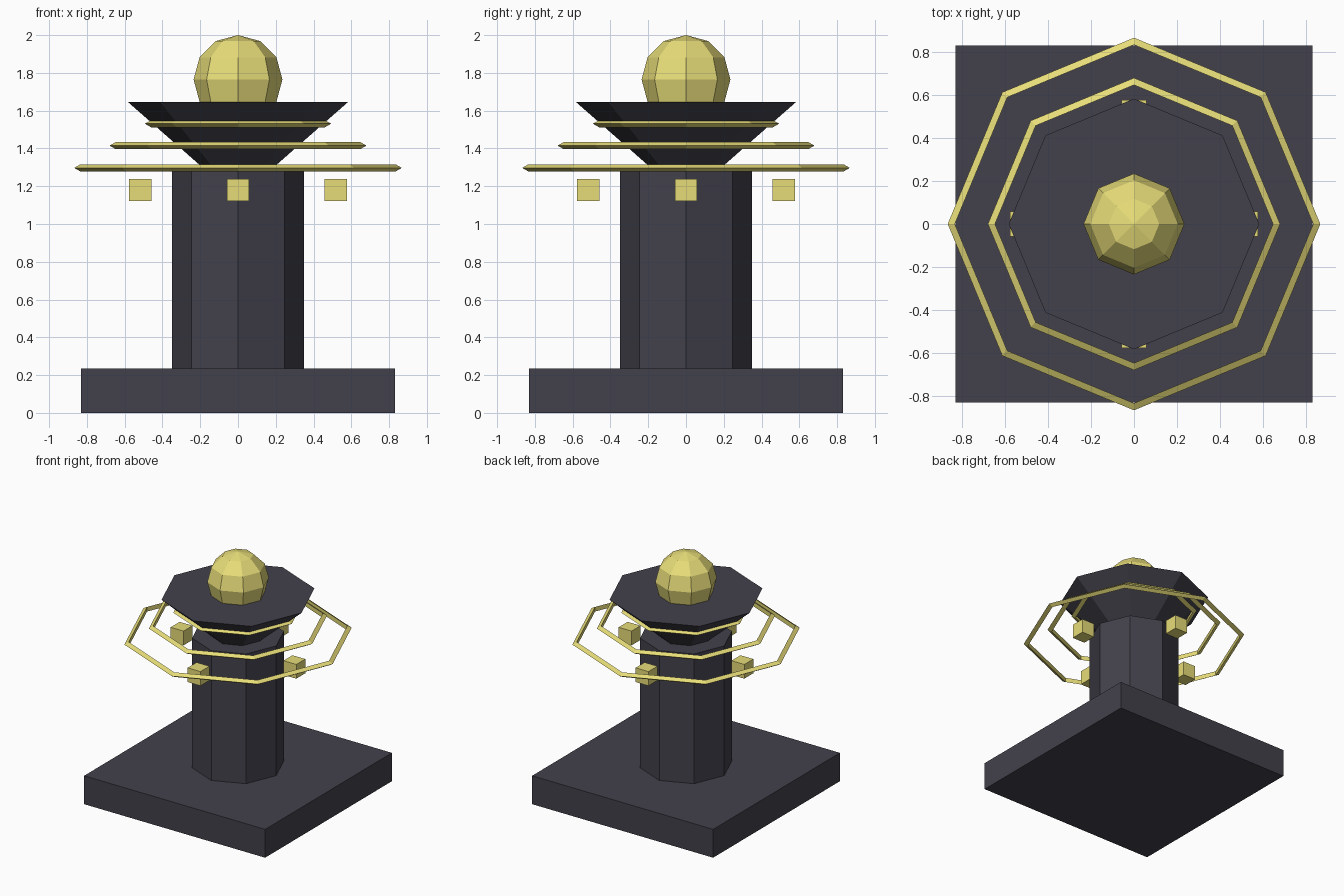
import bpy
import math

if "Cube" in bpy.data.objects:
    bpy.data.objects.remove(bpy.data.objects["Cube"])


def material(name, color):
    m = bpy.data.materials.new(name)
    m.diffuse_color = color
    m.use_nodes = True
    m.node_tree.nodes["Principled BSDF"].inputs["Base Color"].default_value = m.diffuse_color
    return m


dark = material("dark_stone", (0.055, 0.052, 0.07, 1))
gold = material("pale_gold", (0.80, 0.72, 0.19, 1))


def finish(name, mat):
    ob = bpy.context.object
    ob.name = name
    ob.data.materials.append(mat)
    return ob


def box(name, size, center, mat):
    bpy.ops.mesh.primitive_cube_add(size=1, location=center)
    ob = finish(name, mat)
    ob.scale = size
    bpy.ops.object.transform_apply(location=False, rotation=False, scale=True)


def octagon(name, r_bottom, r_top, z0, z1, mat):
    bpy.ops.mesh.primitive_cone_add(vertices=8, radius1=r_bottom, radius2=r_top,
                                    depth=z1 - z0, location=(0, 0, (z0 + z1) / 2))
    finish(name, mat)


# Square plinth, eight-sided column and flared bowl
box("base", (1.66, 1.66, 0.235), (0, 0, 0.1175), dark)
octagon("column", 0.35, 0.35, 0.235, 1.31, dark)
octagon("flared_top", 0.20, 0.583, 1.31, 1.646, dark)

# Faceted orb sunk into the bowl
bpy.ops.mesh.primitive_uv_sphere_add(segments=8, ring_count=6, radius=0.235,
                                     location=(0, 0, 1.765))
finish("orb", gold)

# Three stacked octagonal rings with a triangular section
for i, (radius, z) in enumerate([(0.845, 1.297), (0.658, 1.415), (0.471, 1.531)]):
    bpy.ops.mesh.primitive_torus_add(major_segments=8, minor_segments=3,
                                     major_radius=radius, minor_radius=0.022,
                                     location=(0, 0, z))
    finish(f"ring_{i + 1}", gold)

# Four floating cubes around the column
for i in range(4):
    a = i * math.pi / 2
    box(f"floating_cube_{i + 1}", (0.118,) * 3,
        (0.517 * math.cos(a), 0.517 * math.sin(a), 1.18), gold)
